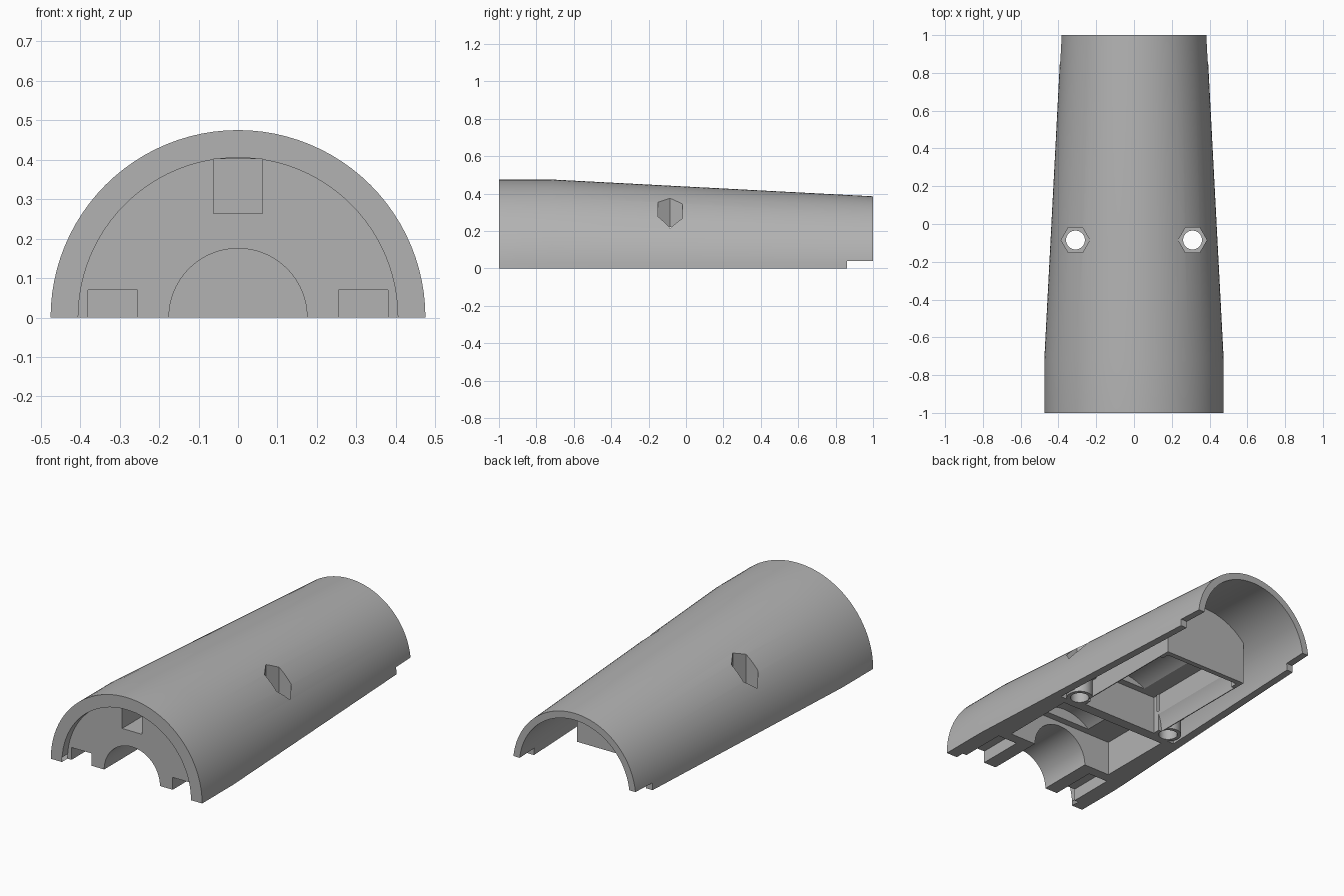
import bpy, bmesh, math
from mathutils import Matrix

cube = bpy.data.objects.get("Cube")
if cube:
    bpy.data.objects.remove(cube, do_unlink=True)

grey = bpy.data.materials.new("plain grey")
grey.use_nodes = True
colour = (0.45, 0.45, 0.45, 1)
grey.diffuse_color = colour
grey.node_tree.nodes["Principled BSDF"].inputs["Base Color"].default_value = colour


def finish(name, bm):
    bmesh.ops.recalc_face_normals(bm, faces=bm.faces)
    mesh = bpy.data.meshes.new(name)
    bm.to_mesh(mesh)
    bm.free()
    mesh.materials.append(grey)
    ob = bpy.data.objects.new(name, mesh)
    bpy.context.collection.objects.link(ob)
    return ob


def lathe(name, profile, half=False, n=96):
    """Closed round solid along y from (y, radius) pairs; half keeps z > 0."""
    bm = bmesh.new()
    rings = [[bm.verts.new((r * math.cos(a), y, r * math.sin(a)))
              for a in (math.tau * i / n for i in range(n))] for y, r in profile]
    for a, b in zip(rings, rings[1:]):
        for i in range(n):
            bm.faces.new((a[i], a[(i + 1) % n], b[(i + 1) % n], b[i]))
    bm.faces.new(rings[0])
    bm.faces.new(rings[-1])
    if half:
        geom = bm.verts[:] + bm.edges[:] + bm.faces[:]
        cut = bmesh.ops.bisect_plane(bm, geom=geom, dist=1e-5, plane_co=(0, 0, 0),
                                     plane_no=(0, 0, 1), clear_inner=True)
        edges = [e for e in cut["geom_cut"] if isinstance(e, bmesh.types.BMEdge)]
        bmesh.ops.holes_fill(bm, edges=edges, sides=0)
    return finish(name, bm)


def box(name, x0, x1, y0, y1, z0, z1):
    bm = bmesh.new()
    bmesh.ops.create_cube(bm, size=1)
    for v in bm.verts:
        v.co = (x1 if v.co.x > 0 else x0, y1 if v.co.y > 0 else y0,
                z1 if v.co.z > 0 else z0)
    return finish(name, bm)


def post(name, x, y, r, z0, z1, n=32):
    bm = bmesh.new()
    bmesh.ops.create_cone(bm, cap_ends=True, segments=n, radius1=r, radius2=r, depth=z1 - z0,
                          matrix=Matrix.Translation((x, y, (z0 + z1) / 2)))
    if n == 6:  # corners point sideways
        bmesh.ops.rotate(bm, verts=bm.verts, cent=(x, y, 0),
                         matrix=Matrix.Rotation(math.radians(30), 3, "Z"))
        if max(v.co.x for v in bm.verts) - x < r * 0.95:
            bmesh.ops.rotate(bm, verts=bm.verts, cent=(x, y, 0),
                             matrix=Matrix.Rotation(math.radians(30), 3, "Z"))
    return finish(name, bm)


def subtract(target, cutters):
    for c in cutters:
        m = target.modifiers.new(c.name, "BOOLEAN")
        m.operation, m.solver, m.object = "DIFFERENCE", "EXACT", c
    bpy.context.view_layer.update()
    mesh = bpy.data.meshes.new_from_object(
        target.evaluated_get(bpy.context.evaluated_depsgraph_get()))
    target.modifiers.clear()
    target.data = mesh
    for c in cutters:
        bpy.data.objects.remove(c, do_unlink=True)


# Tapered half tube
body = lathe("half_tube_body", [(-1, 0.475), (-0.72, 0.475), (1, 0.385)], half=True)

# Hollow rear, leaving the centre box and the two bolt bosses standing
BOLT_X, BOLT_Y = 0.31, -0.085
hollow = lathe("hollow", [(-0.14, 0.395), (1.1, 0.342)])
keep = [box("keep_box", -0.265, 0.265, -0.5, 0.6, -1, 1)]
for s in (-1, 1):
    keep.append(post("keep_tube", s * BOLT_X, BOLT_Y, 0.07, 0, 1))
    keep.append(post("keep_boss", s * BOLT_X, BOLT_Y, 0.098, 0.1, 1))
subtract(hollow, keep)

cutters = [
    hollow,
    lathe("front_recess", [(-1.1, 0.405), (-0.95, 0.405)]),
    lathe("front_bore", [(-1.1, 0.175), (-0.5, 0.175)]),
    box("front_pocket", -0.34, 0.34, -0.62, -0.18, -0.1, 0.2),
    box("rear_pocket", -0.24, 0.24, -0.12, 0.57, -0.1, 0.22),
    lathe("front_scoop", [(-0.58, 0.26), (-0.21, 0.26)]),
    lathe("rear_scoop", [(-0.08, 0.26), (0.53, 0.26)]),
    box("top_notch", -0.062, 0.062, -1.1, -0.75, 0.263, 0.402),
    box("rear_step", -1, 1, 0.86, 1.1, -0.1, 0.04),
]
for s in (-1, 1):
    xs = sorted((s * 0.255, s * 0.38))
    cutters += [
        box("front_notch", *xs, -1.1, -0.68, -0.1, 0.07),
        post("nut_pocket", s * BOLT_X, BOLT_Y, 0.076, 0.12, 1, 6),
        post("bolt_hole", s * BOLT_X, BOLT_Y, 0.05, -0.1, 0.5),
    ]
subtract(body, cutters)

# Smooth curves, sharp edges
bpy.ops.object.select_all(action="DESELECT")
body.select_set(True)
bpy.context.view_layer.objects.active = body
bpy.ops.object.shade_smooth_by_angle(angle=math.radians(20))
